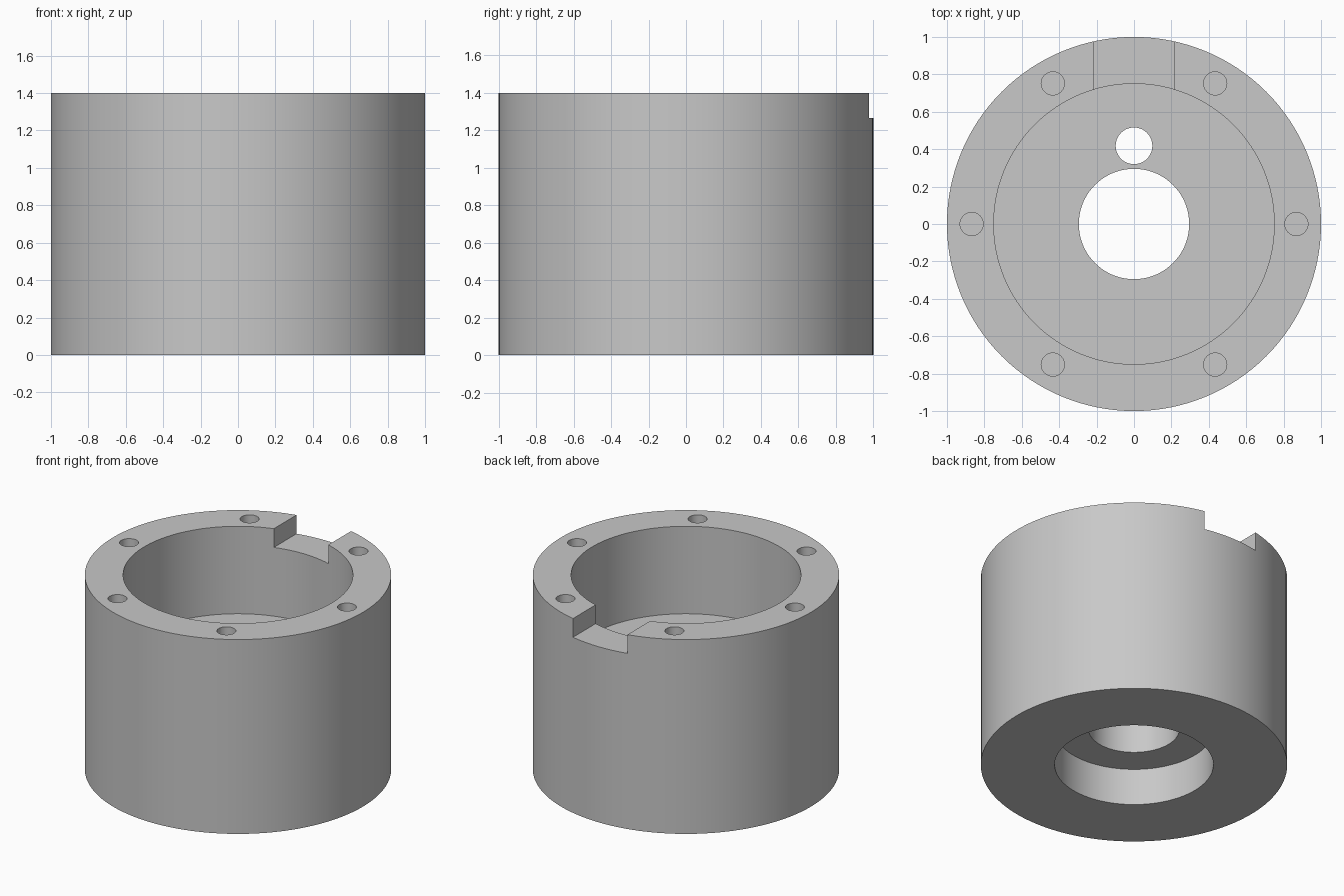
import bpy
import math

cube = bpy.data.objects.get("Cube")
if cube:
    bpy.data.objects.remove(cube, do_unlink=True)

HEIGHT = 1.4
FLOOR = 0.77
BORE_DEPTH = 0.265
NOTCH_Z = 1.265

grey = bpy.data.materials.new("plain grey")
grey.use_nodes = True
colour = (0.58, 0.58, 0.58, 1)
grey.diffuse_color = colour
grey.node_tree.nodes["Principled BSDF"].inputs["Base Color"].default_value = colour


def cylinder(name, radius, bottom, top, x=0, y=0, sides=128):
    bpy.ops.mesh.primitive_cylinder_add(
        vertices=sides, radius=radius, depth=top - bottom,
        location=(x, y, (bottom + top) / 2))
    obj = bpy.context.object
    obj.name = name
    obj.data.materials.append(grey)
    return obj


def cut(target, cutter):
    """Subtract the cutter from the target, then discard it."""
    cutter.hide_render = True
    mod = target.modifiers.new(cutter.name, 'BOOLEAN')
    mod.operation = 'DIFFERENCE'
    mod.solver = 'EXACT'
    mod.object = cutter
    bpy.context.view_layer.objects.active = target
    bpy.ops.object.modifier_apply(modifier=mod.name)
    bpy.data.objects.remove(cutter, do_unlink=True)


# Round housing
housing = cylinder("housing", 1, 0, HEIGHT)

# Wide cavity from above, counterbore from below, and the shaft hole between
cut(housing, cylinder("cavity", 0.75, FLOOR, HEIGHT + 0.1))
cut(housing, cylinder("counterbore", 0.518, -0.1, BORE_DEPTH))
cut(housing, cylinder("shaft_hole", 0.295, BORE_DEPTH - 0.1, FLOOR + 0.1))

# Small offset hole through the floor
cut(housing, cylinder("offset_hole", 0.098, BORE_DEPTH - 0.1, FLOOR + 0.1,
                      y=0.418, sides=48))

# Ring of blind screw holes in the rim
for i in range(6):
    a = math.radians(60 * i)
    cut(housing, cylinder("screw_hole", 0.062, HEIGHT - 0.4, HEIGHT + 0.1,
                          0.868 * math.cos(a), 0.868 * math.sin(a), 32))

# Rectangular notch across the back of the rim
bpy.ops.mesh.primitive_cube_add(size=1, location=(0, 0.85, NOTCH_Z + 0.15))
notch = bpy.context.object
notch.name = "notch"
notch.scale = (0.434, 0.6, 0.3)
notch.data.materials.append(grey)
bpy.context.view_layer.update()
cut(housing, notch)

# Smooth round walls with crisp rims
bpy.ops.object.select_all(action='DESELECT')
housing.select_set(True)
bpy.context.view_layer.objects.active = housing
bpy.ops.object.shade_smooth_by_angle(angle=math.radians(30))
